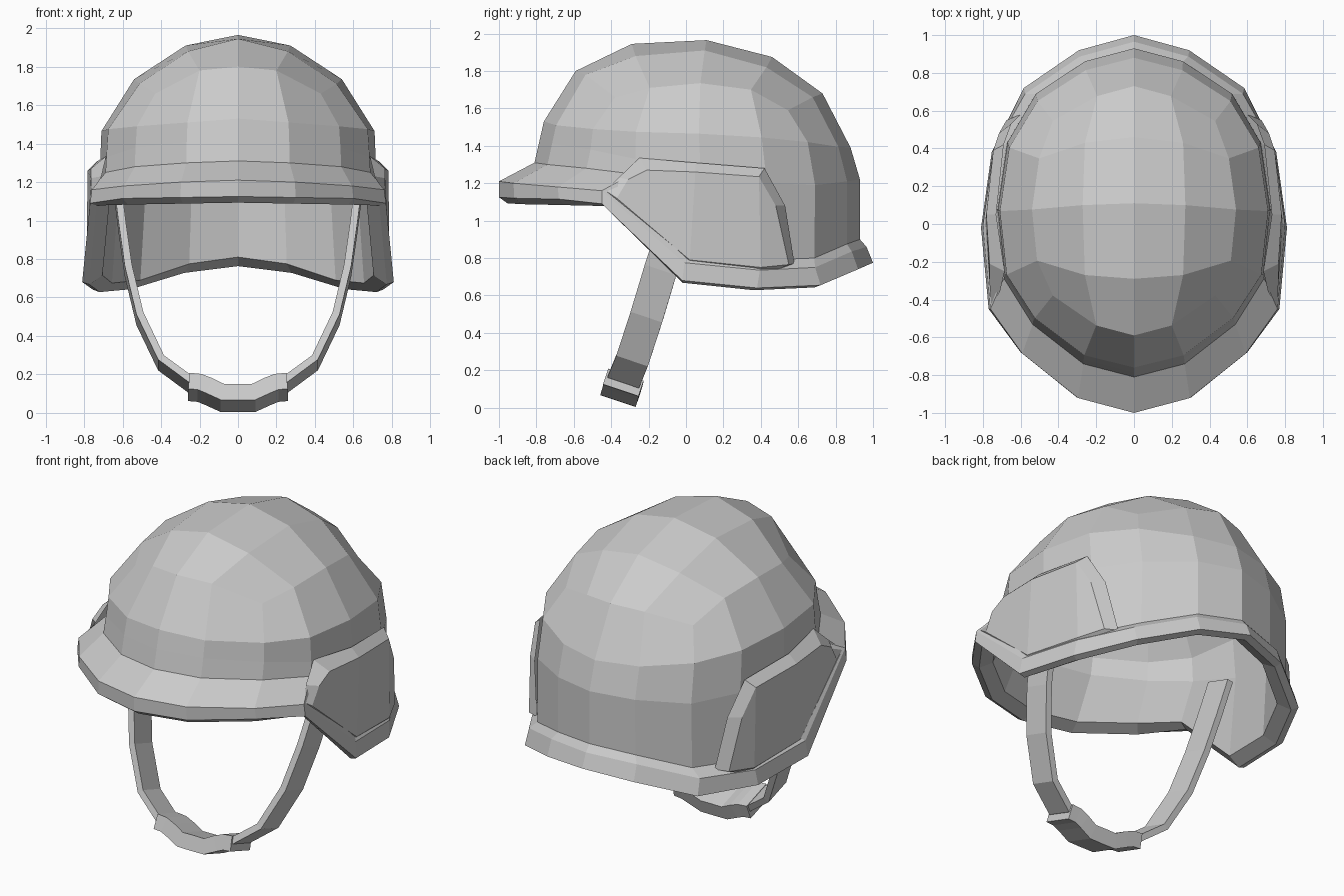
import bpy
import bmesh
from mathutils import Vector

cube = bpy.data.objects.get("Cube")
if cube:
    bpy.data.objects.remove(cube, do_unlink=True)

grey = bpy.data.materials.new("light_grey")
grey.use_nodes = True
grey.diffuse_color = (0.6, 0.6, 0.6, 1)
grey.node_tree.nodes["Principled BSDF"].inputs["Base Color"].default_value = grey.diffuse_color

# Egg-shaped plan of the left half, running from front to back
PLAN_X = (0, .37, .74, .95, 1, .93, .72, .36, 0)
PLAN_Y = (-1, -.92, -.68, -.4, .01, .42, .72, .92, 1)


def ring(width, front, back, heights):
    """Half ring following the plan, with one height per column."""
    middle, half = (front + back) / 2, (back - front) / 2
    return [Vector((px * width, middle + py * half, z))
            for px, py, z in zip(PLAN_X, PLAN_Y, heights)]


def inset(points, scale, lift):
    """Shrink points in plan and shift them vertically."""
    return [Vector((p.x * scale, p.y * scale, p.z + lift)) for p in points]


def finish(name, bm):
    """Turn a half mesh into a mirrored, flat shaded object."""
    mesh = bpy.data.meshes.new(name)
    bm.to_mesh(mesh)
    bm.free()
    mesh.materials.append(grey)
    obj = bpy.data.objects.new(name, mesh)
    bpy.context.collection.objects.link(obj)
    mirror = obj.modifiers.new("mirror", 'MIRROR')
    mirror.use_clip = True
    mirror.merge_threshold = 0.0005
    return obj


def loft(bm, rings, closed=False):
    """Bridge successive rings with quads and return their vertices."""
    rows = [[bm.verts.new(p) for p in points] for points in rings]
    count = len(rows[0])
    for upper, lower in zip(rows, rows[1:]):
        for k in range(count if closed else count - 1):
            n = (k + 1) % count
            bm.faces.new((upper[k], lower[k], lower[n], upper[n]))
    return rows


def crown_cap(bm, edge, spine, flank, flip=False):
    """Fill the top ring with a quad grid."""
    grid = [[edge[0], *[bm.verts.new(p) for p in spine], edge[8]],
            [edge[1], *[bm.verts.new(p) for p in flank], edge[7]],
            edge[2:7]]
    for a, b in zip(grid, grid[1:]):
        for j in range(len(a) - 1):
            quad = [a[j], b[j], b[j + 1], a[j + 1]]
            bm.faces.new(quad[::-1] if flip else quad)


# Shell rings, from the crown downwards
crown = ring(.54, -.59, .73, (1.8, 1.78, 1.66, 1.71, 1.735, 1.7, 1.59, 1.66, 1.68))
crown[2].x = crown[6].x = .43
upper = ring(.71, -.76, .88, (1.53, 1.51, 1.49, 1.475, 1.465, 1.445, 1.42, 1.395, 1.39))
waist = ring(.72, -.785, .93, (1.42, 1.41, 1.38, 1.33, 1.22, 1.2, 1.19, 1.21, 1.22))
hem = ring(.725, -.81, .93, (1.31, 1.3, 1.28, 1.25, .85, .79, .8, .875, .9))
spine = [Vector(p) for p in ((0, -.29, 1.945), (0, .11, 1.965), (0, .46, 1.875))]
flank = [Vector(p) for p in ((.26, -.27, 1.88), (.272, .1, 1.91), (.26, .43, 1.82))]

bm = bmesh.new()
rows = loft(bm, [crown, upper, waist, hem])
crown_cap(bm, rows[0], spine, flank)
finish("shell", bm)

# Flared brim: top slope, outer edge, underside and inner lip
brim_top = ring(.8, -1, .965, (1.21, 1.2, 1.18, 1.16, .775, .735, .75, .835, .86))
brim_low = ring(.81, -1, 1, (1.125, 1.12, 1.115, 1.09, .68, .64, .655, .74, .775))
for r in (brim_top, brim_low):
    r[3].y = -.45
brim_low[4].y, brim_low[5].y = -.02, .38
brim_under = inset(brim_low, .955, -.012)
for p in brim_under[:3]:
    p.z -= .02
brim_lip = inset(brim_low, .87, .035)
for p in brim_lip[:4]:
    p.z -= .04

bm = bmesh.new()
loft(bm, [hem, brim_top, brim_low, brim_under, brim_lip])
finish("brim", bm)

# Inner lining
bm = bmesh.new()
rows = loft(bm, [brim_lip] + [inset(r, .93, -.06) for r in (waist, upper, crown)])
crown_cap(bm, rows[-1], inset(spine, .93, -.06), inset(flank, .93, -.06), flip=True)
finish("lining", bm)

# Raised ear panel: bevelled border around a bent outer face
face = [(.76, -.37, 1.12), (.765, -.31, 1.22), (.765, -.21, 1.27), (.782, .05, 1.26),
        (.745, .39, 1.235), (.715, .48, 1.08), (.675, .55, .765), (.742, .4, .75),
        (.787, .02, .79)]
base = [(.755, -.43, 1.16), (.71, -.36, 1.23), (.685, -.25, 1.335), (.73, .05, 1.31),
        (.69, .42, 1.28), (.65, .53, 1.08), (.6, .58, .77), (.7, .4, .7),
        (.74, .01, .74)]
bm = bmesh.new()
outer, _ = loft(bm, [[Vector(p) for p in pts] for pts in (face, base)], closed=True)
for corners in ((0, 1, 2, 3, 8), (3, 4, 7, 8), (4, 5, 6, 7)):
    bm.faces.new([outer[i] for i in corners])
bmesh.ops.recalc_face_normals(bm, faces=bm.faces)
if outer[3].link_faces[0].normal.x + outer[3].link_faces[-1].normal.x < 0:
    bmesh.ops.reverse_faces(bm, faces=bm.faces)
finish("ear_panel", bm)


def ribbon(name, path, width, thickness):
    """Sweep a flat band along a half path that starts on the centre plane."""
    points = [Vector(p) for p in path]
    across = Vector((0, .95, -.32)).normalized() * width / 2
    sections = []
    for i, p in enumerate(points):
        along = points[min(i + 1, len(points) - 1)] - points[max(i - 1, 0)]
        if i == 0:
            along = Vector((1, 0, 0))
        depth = along.cross(across).normalized() * thickness / 2
        sections.append([p + across + depth, p - across + depth,
                         p - across - depth, p + across - depth])
    bm = bmesh.new()
    rows = loft(bm, sections, closed=True)
    bm.faces.new(rows[-1])
    bmesh.ops.recalc_face_normals(bm, faces=bm.faces)
    finish(name, bm)


# Chin strap hanging inside the lining, and the thicker chin cup
ribbon("chin_strap", [(0, -.35, .085), (.1, -.35, .085), (.25, -.33, .15), (.4, -.285, .26),
                      (.51, -.21, .49), (.57, -.135, .74), (.6, -.065, .95),
                      (.625, 0, 1.15)], .178, .038)
ribbon("chin_cup", [(0, -.35, .077), (.08, -.35, .077), (.15, -.34, .11),
                    (.2, -.335, .13), (.255, -.335, .135)], .2, .088)
